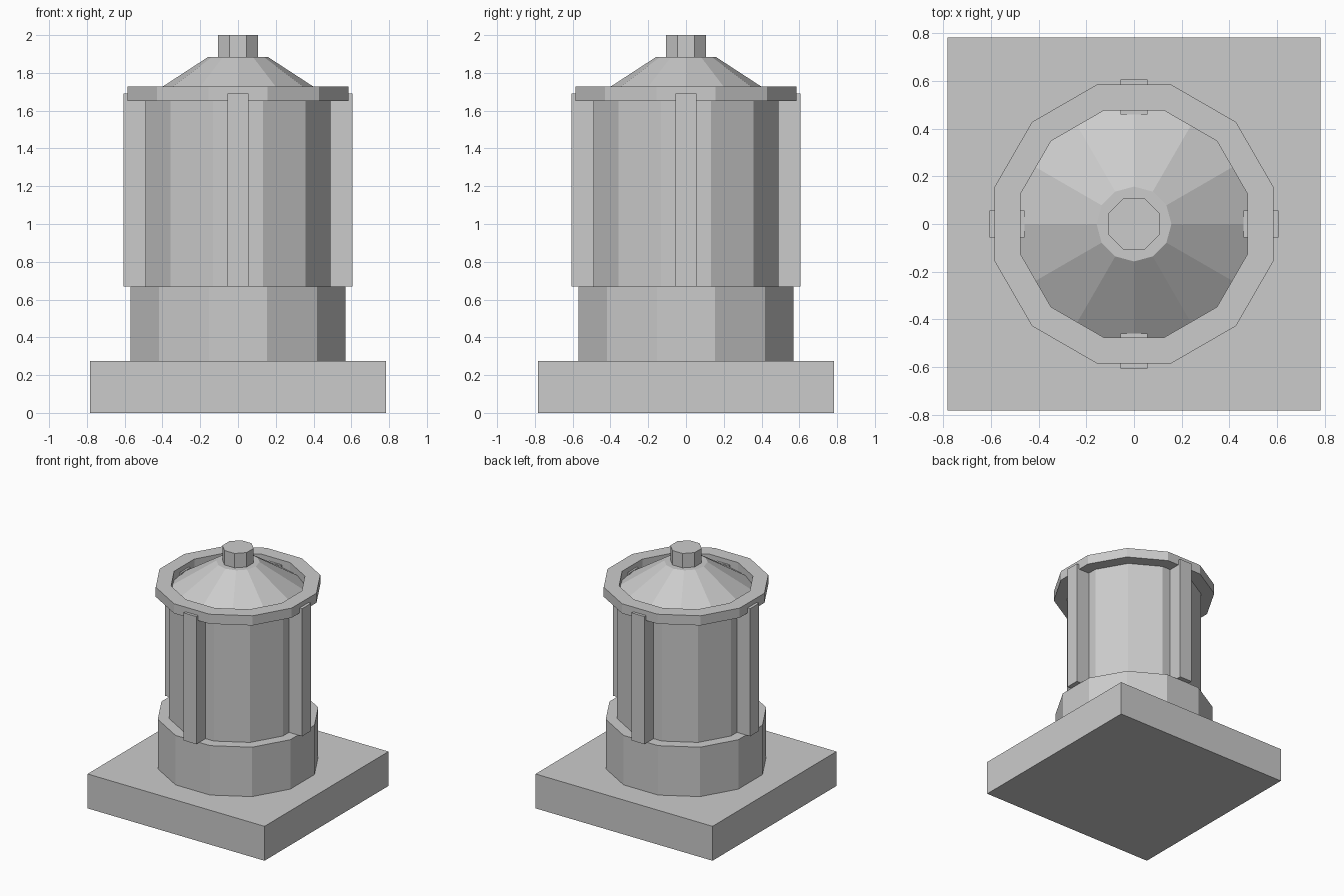
import bpy
import bmesh
import math
from mathutils import Matrix

cube = bpy.data.objects.get("Cube")
if cube:
    bpy.data.objects.remove(cube, do_unlink=True)

stone = bpy.data.materials.new("grey stone")
stone.use_nodes = True
colour = (0.6, 0.6, 0.6, 1)
stone.diffuse_color = colour
stone.node_tree.nodes["Principled BSDF"].inputs["Base Color"].default_value = colour


def finish(name, bm):
    bmesh.ops.recalc_face_normals(bm, faces=bm.faces)
    mesh = bpy.data.meshes.new(name)
    bm.to_mesh(mesh)
    bm.free()
    mesh.materials.append(stone)
    obj = bpy.data.objects.new(name, mesh)
    bpy.context.collection.objects.link(obj)
    return obj


def box(name, size, centre):
    bm = bmesh.new()
    bmesh.ops.create_cube(bm, size=1)
    bmesh.ops.scale(bm, vec=size, verts=bm.verts)
    bmesh.ops.translate(bm, vec=centre, verts=bm.verts)
    return finish(name, bm)


def lathe(name, profile, sides, turn=0.5, closed=False):
    """Faceted solid from (radius, height) points; turn is in facets."""
    bm = bmesh.new()
    rings = []
    for r, z in profile:
        angles = [math.tau * (i + turn) / sides for i in range(sides)]
        rings.append([bm.verts.new((r * math.cos(a), r * math.sin(a), z)) for a in angles])
    pairs = list(zip(rings, rings[1:]))
    if closed:
        pairs.append((rings[-1], rings[0]))
    else:
        bm.faces.new(rings[0])
        bm.faces.new(rings[-1])
    for low, high in pairs:
        for i in range(sides):
            j = (i + 1) % sides
            bm.faces.new((low[i], low[j], high[j], high[i]))
    return finish(name, bm)


# Square plinth and the stacked drums
box("plinth", (1.565, 1.565, 0.275), (0, 0, 0.1375))
lathe("base_drum", [(0.59, 0.275), (0.59, 0.67)], 12)
lathe("body_drum", [(0.507, 0.67), (0.507, 1.655)], 12)

# Raised rim around the roof
lathe("rim", [(0.605, 1.65), (0.605, 1.727), (0.492, 1.727), (0.492, 1.65)], 12, closed=True)

# Conical roof with its cap
lathe("roof", [(0.51, 1.655), (0.157, 1.885)], 12, turn=0)
lathe("cap", [(0.116, 1.885), (0.116, 2.0)], 8)

# Four buttresses on the front, back and sides
for i, side in enumerate(("front", "left", "back", "right")):
    buttress = box(side + "_buttress", (0.112, 0.147, 1.02), (0, -0.5335, 1.18))
    buttress.data.transform(Matrix.Rotation(i * math.pi / 2, 4, "Z"))
